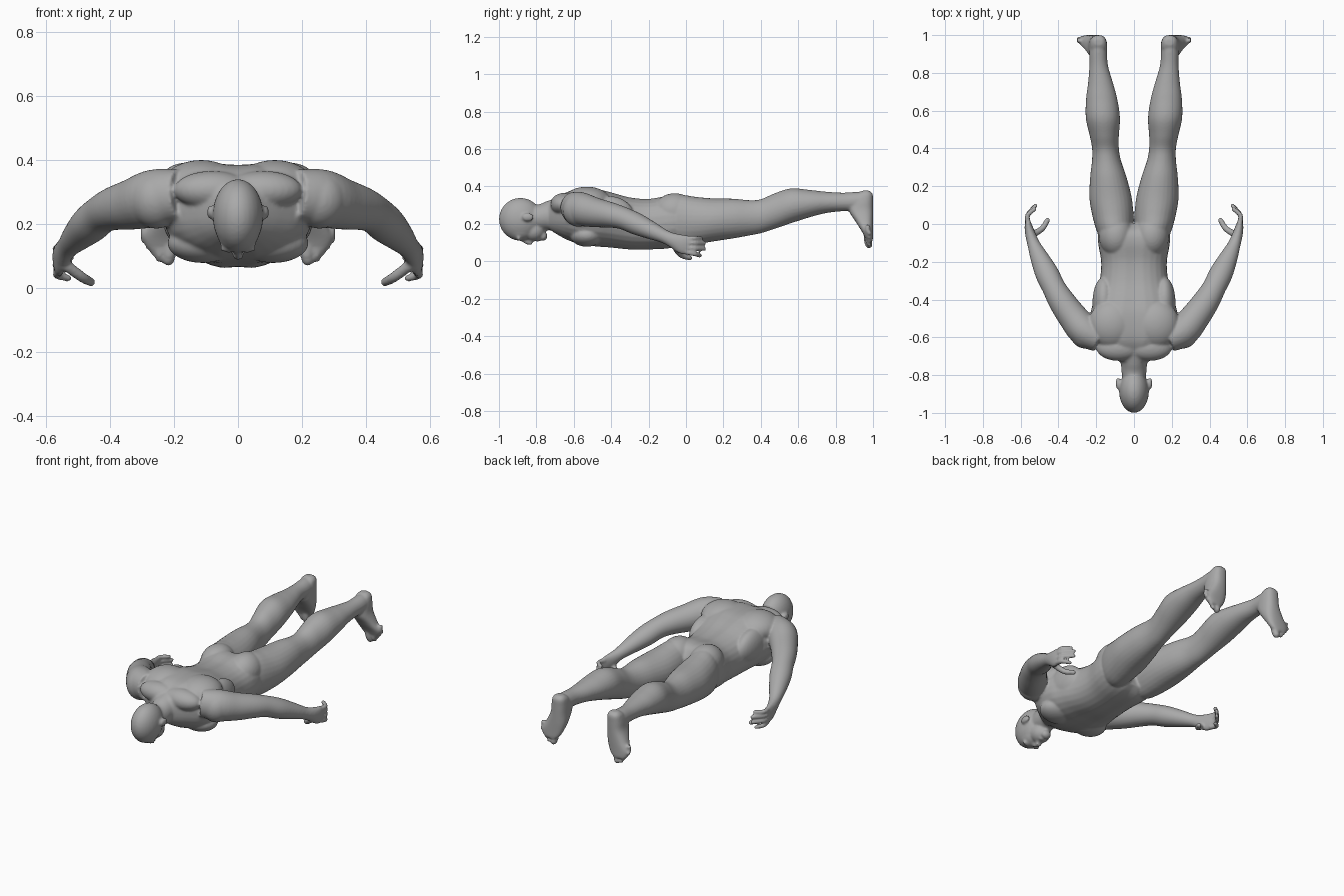
import bpy, bmesh, math
from mathutils import Vector

RING = 28
bm = bmesh.new()


def catmull(rows, n=5):
    """Smoothly resample a list of equal-length number rows."""
    out = []
    for i in range(len(rows) - 1):
        p = [rows[max(0, min(len(rows) - 1, i + k))] for k in (-1, 0, 1, 2)]
        for j in range(n):
            t = j / n
            out.append([b + 0.5 * t * (c - a + t * (2*a - 5*b + 4*c - d + t * (3*(b - c) + d - a)))
                        for a, b, c, d in zip(*p)])
    return out + [list(rows[-1])]


def skin(rings):
    """Closed surface through a list of point rings."""
    vr = [[bm.verts.new(p) for p in r] for r in rings]
    for a, b in zip(vr, vr[1:]):
        for i in range(RING):
            j = (i + 1) % RING
            bm.faces.new((a[i], a[j], b[j], b[i]))
    bm.faces.new(vr[0][::-1])
    bm.faces.new(vr[-1])


def oval(power=2.0):
    for i in range(RING):
        a = 2 * math.pi * i / RING
        c, s = math.cos(a), math.sin(a)
        yield (math.copysign(abs(c) ** (2 / power), c), math.copysign(abs(s) ** (2 / power), s))


def slab(rows, s=1, axis='y', power=2.0, groove=0.0):
    """Rows: position on axis, inner x, outer x, low, high of the other axis."""
    rings = []
    for p, x0, x1, lo, hi in catmull(rows):
        ring = []
        for u, v in oval(power):
            x, w = (x0 + x1) / 2 + u * (x1 - x0) / 2, (lo + hi) / 2 + v * (hi - lo) / 2
            w -= math.copysign(groove, v) * math.exp(-(x / 0.025) ** 2)
            ring.append((s * x, p, w) if axis == 'y' else (s * x, w, p))
        rings.append(ring)
    skin(rings)


def limb(rows, s=1):
    """Rows: x, y, z, sideways radius, upward radius."""
    rows = catmull(rows)
    pts = [Vector(r[:3]) for r in rows]
    rings = []
    for i, r in enumerate(rows):
        t = (pts[min(i + 1, len(pts) - 1)] - pts[max(i - 1, 0)]).normalized()
        side = t.cross(Vector((0, 0, 1))).normalized()
        up = side.cross(t)
        ring = [pts[i] + side * u * r[3] + up * v * r[4] for u, v in oval()]
        rings.append([(s * q.x, q.y, q.z) for q in ring])
    skin(rings)


def ball(c, r, s=1):
    """Ellipsoid muscle or joint."""
    res = bmesh.ops.create_uvsphere(bm, u_segments=28, v_segments=18, radius=1)
    for v in res['verts']:
        v.co = (s * (c[0] + v.co.x * r[0]), c[1] + v.co.y * r[1], c[2] + v.co.z * r[2])


def digit(pts, r, s):
    """Finger or toe with a rounded tip."""
    limb([(*p, r * k, r * k) for p, k in zip(pts, (1.15, 1.05, 0.9))], s)
    ball(pts[-1], (r * 0.9,) * 3, s)


# torso
slab([(-.73, -.075, .075, .165, .325), (-.68, -.14, .14, .135, .35), (-.62, -.205, .205, .105, .38),
      (-.55, -.23, .23, .085, .39), (-.47, -.23, .23, .075, .388), (-.40, -.21, .21, .07, .372),
      (-.30, -.182, .182, .06, .345), (-.20, -.174, .174, .06, .337), (-.10, -.19, .19, .065, .352),
      (-.04, -.185, .185, .08, .34), (.0, -.12, .12, .11, .29)], power=2.3, groove=.007)

# neck, skull, jaw, chin, nose, lips, brow
limb([(0, -.87, .235, .055, .065), (0, -.78, .235, .066, .07), (0, -.72, .245, .075, .082),
      (0, -.66, .25, .12, .10)])
ball((0, -.885, .225), (.079, .115, .114))
ball((0, -.885, .175), (.066, .085, .065))
ball((0, -.815, .165), (.056, .062, .058))
ball((0, -.765, .135), (.03, .024, .026))
limb([(0, -.885, .122, .01, .01), (0, -.85, .107, .012, .016), (0, -.822, .1, .018, .014)])
ball((0, -.792, .118), (.026, .014, .013))

for s in (1, -1):
    ball((.028, -.895, .124), (.03, .012, .014), s)               # brow
    ball((.084, -.845, .236), (.013, .032, .022), s)              # ear
    ball((.11, -.53, .14), (.11, .09, .062), s)                   # chest muscle
    ball((.115, -.53, .315), (.125, .13, .084), s)                # shoulder blade
    ball((.08, -.655, .305), (.12, .07, .06), s)                  # neck to shoulder muscle
    ball((.16, -.42, .25), (.06, .14, .10), s)                    # side back muscle
    ball((.095, -.06, .265), (.092, .115, .099), s)               # buttock

    # leg
    slab([(-.10, .02, .17, .11, .33), (-.03, .008, .20, .085, .355), (.05, .004, .222, .09, .345),
          (.14, .012, .236, .105, .337), (.25, .04, .232, .122, .335), (.34, .07, .222, .138, .327),
          (.40, .08, .222, .15, .332), (.47, .08, .235, .172, .362), (.56, .074, .255, .203, .39),
          (.66, .088, .254, .235, .382), (.75, .112, .243, .258, .372), (.84, .138, .236, .268, .367),
          (.92, .143, .236, .27, .372), (.97, .15, .228, .285, .37)], s)
    # foot, pointing down with the sole facing back
    slab([(.378, .165, .21, .945, .98), (.36, .148, .228, .915, .998), (.32, .142, .238, .88, 1.0),
          (.27, .142, .245, .872, 1.0), (.21, .145, .27, .908, 1.0), (.16, .16, .295, .94, 1.0),
          (.125, .18, .285, .958, 1.0), (.11, .2, .265, .968, .998)], s, 'z', 2.5)
    # toes
    digit([(.21, .975, .15), (.213, .972, .115), (.217, .978, .088)], .021, s)
    for k in range(4):
        x, z = .246 + .0165 * k, .085 + .02 * k
        digit([(x - .004, .975, z + .05), (x - .002, .97, z + .025), (x, .982, z + .005)], .0125 - .0006 * k, s)

    # shoulder and arm down to the palm
    ball((.255, -.575, .275), (.085, .085, .09), s)
    limb([(.18, -.61, .29, .07, .08), (.26, -.565, .28, .085, .09), (.325, -.49, .262, .078, .08),
          (.385, -.405, .248, .07, .068), (.425, -.335, .23, .062, .06), (.462, -.26, .198, .062, .058),
          (.502, -.175, .16, .048, .046), (.53, -.11, .13, .034, .036), (.547, -.06, .108, .028, .042),
          (.557, -.02, .092, .022, .052), (.562, .012, .085, .015, .05)], s)
    # fingers and thumb
    for z0, z1, y1, x1 in ((.122, .125, .08, .515), (.098, .098, .098, .51),
                           (.073, .066, .098, .512), (.05, .03, .075, .52)):
        digit([(.558, .0, z0), (.564, .045, (z0 + z1) / 2), (x1 + .01, y1, z1)], .0125, s)
    digit([(.535, -.055, .07), (.487, -.025, .034), (.458, .02, .018)], .0155, s)

bmesh.ops.recalc_face_normals(bm, faces=bm.faces)
mesh = bpy.data.meshes.new("body")
bm.to_mesh(mesh)
bm.free()
body = bpy.data.objects.new("body", mesh)
bpy.context.collection.objects.link(body)

skin_mat = bpy.data.materials.new("plain grey")
skin_mat.diffuse_color = (.4, .4, .4, 1)

# fuse all parts into one skin and soften the joins
fuse = body.modifiers.new("fuse", 'REMESH')
fuse.mode = 'VOXEL'
fuse.voxel_size = .0065
soften = body.modifiers.new("soften", 'SMOOTH')
soften.factor = .5
soften.iterations = 6
bpy.context.view_layer.objects.active = body
body.select_set(True)
for m in ("fuse", "soften"):
    bpy.ops.object.modifier_apply(modifier=m)
body.data.materials.clear()
body.data.materials.append(skin_mat)
bpy.ops.object.shade_smooth()
